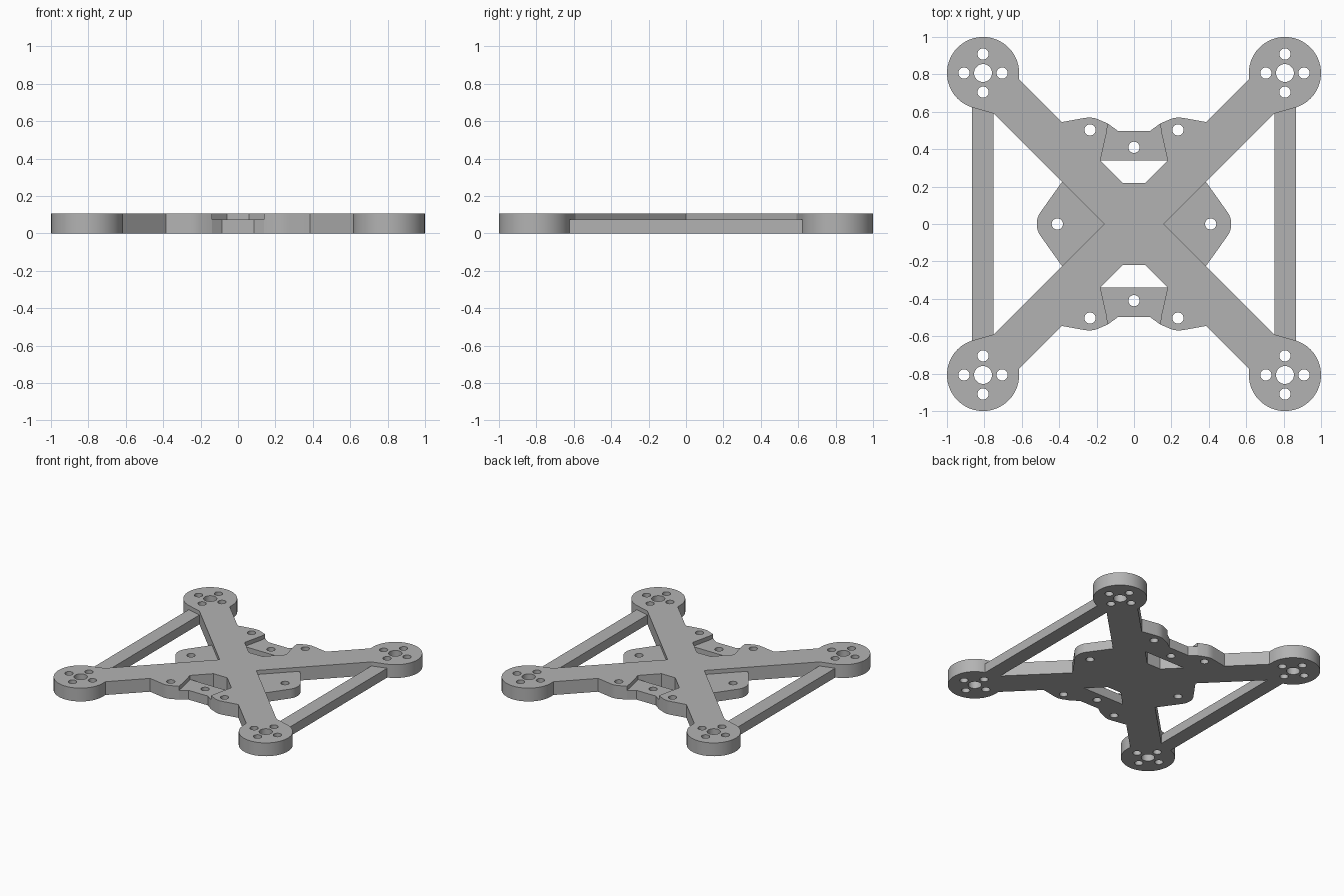
import bpy
import bmesh
from math import cos, sin, radians

cube = bpy.data.objects.get("Cube")
if cube:
    bpy.data.objects.remove(cube, do_unlink=True)

FULL, LOW = 0.105, 0.073      # plate thicknesses
MOTOR, PAD = 0.807, 0.193     # motor pad centre and radius
SCREW = 0.03                  # screw hole radius

grey = bpy.data.materials.new("plain grey")
grey.use_nodes = True
colour = (0.45, 0.45, 0.45, 1)
grey.diffuse_color = colour
grey.node_tree.nodes["Principled BSDF"].inputs["Base Color"].default_value = colour


def arc(cx, cy, r, start, end, steps):
    angles = [radians(start + (end - start) * i / steps) for i in range(steps + 1)]
    return [(cx + r * cos(a), cy + r * sin(a)) for a in angles]


def circle(cx, cy, r):
    return arc(cx, cy, r, 0, 360, 32)[:-1]


def mirror_x(points):
    return points + [(-x, y) for x, y in reversed(points) if abs(x) > 1e-5]


def mirror_y(points):
    return points + [(x, -y) for x, y in reversed(points) if abs(y) > 1e-5]


def flip(points, sx, sy):
    return [(x * sx, y * sy) for x, y in points]


def plate(name, outline, holes, height):
    """Extrude a flat outline with holes, resting on the floor."""
    curve = bpy.data.curves.new(name, "CURVE")
    curve.dimensions = "2D"
    curve.fill_mode = "BOTH"
    curve.extrude = height / 2
    for loop in [outline] + holes:
        spline = curve.splines.new("POLY")
        spline.points.add(len(loop) - 1)
        for p, (x, y) in zip(spline.points, loop):
            p.co = (x, y, 0, 1)
        spline.use_cyclic_u = True
    obj = bpy.data.objects.new(name, curve)
    bpy.context.collection.objects.link(obj)
    bpy.ops.object.select_all(action="DESELECT")
    obj.select_set(True)
    bpy.context.view_layer.objects.active = obj
    bpy.ops.object.convert(target="MESH")
    obj = bpy.context.object
    bm = bmesh.new()
    bm.from_mesh(obj.data)
    bmesh.ops.remove_doubles(bm, verts=bm.verts, dist=1e-5)
    bmesh.ops.translate(bm, verts=bm.verts, vec=(0, 0, height / 2))
    bmesh.ops.recalc_face_normals(bm, faces=bm.faces)
    bm.to_mesh(obj.data)
    bm.free()
    obj.data.materials.clear()
    obj.data.materials.append(grey)
    bpy.ops.object.shade_smooth_by_angle(angle=radians(25))


# Cross frame: one quarter outline, mirrored both ways
step = [(0.14, 0.537), (0.146, 0.49), (0.18, 0.34)]
pad_arc = arc(MOTOR, MOTOR, PAD, -72.5, 180, 36)
lobe = [(0.385, 0.545), (0.265, 0.567), (0.235, 0.57), (0.205, 0.565)]
quarter = [(0.16, 0), (0.75, 0.59)] + pad_arc + [(0.614, 0.774)] + lobe + step + [(0.06, 0.22)]
frame = mirror_y(mirror_x(quarter))

frame_holes = []
for sx in (1, -1):
    for sy in (1, -1):
        frame_holes.append(circle(sx * MOTOR, sy * MOTOR, 0.048))
        for dx, dy in ((1, 0), (-1, 0), (0, 1), (0, -1)):
            frame_holes.append(circle(sx * MOTOR + dx * 0.102, sy * MOTOR + dy * 0.102, SCREW))
        frame_holes.append(circle(sx * 0.235, sy * 0.503, SCREW))
plate("cross_frame", frame, frame_holes, FULL)

# Low bridges between the lobes
bridge = mirror_x(list(reversed(step)) + [(0.085, 0.497)])
for name, sy in (("back_bridge", 1), ("front_bridge", -1)):
    plate(name, flip(bridge, 1, sy), [circle(0, sy * 0.41, SCREW)], LOW)

# Low side wings and the long braces joining the motor pads
wing = mirror_y([(0.16, 0), (0.385, 0.225)] + arc(0.41, 0, 0.11, 35, 0, 8))
brace = mirror_y([(0.75, 0.59), pad_arc[0]])
for side, sx in (("left", 1), ("right", -1)):
    plate(side + "_wing", flip(wing, sx, 1), [circle(sx * 0.41, 0, SCREW)], LOW)
    plate(side + "_brace", flip(brace, sx, 1), [], LOW)
